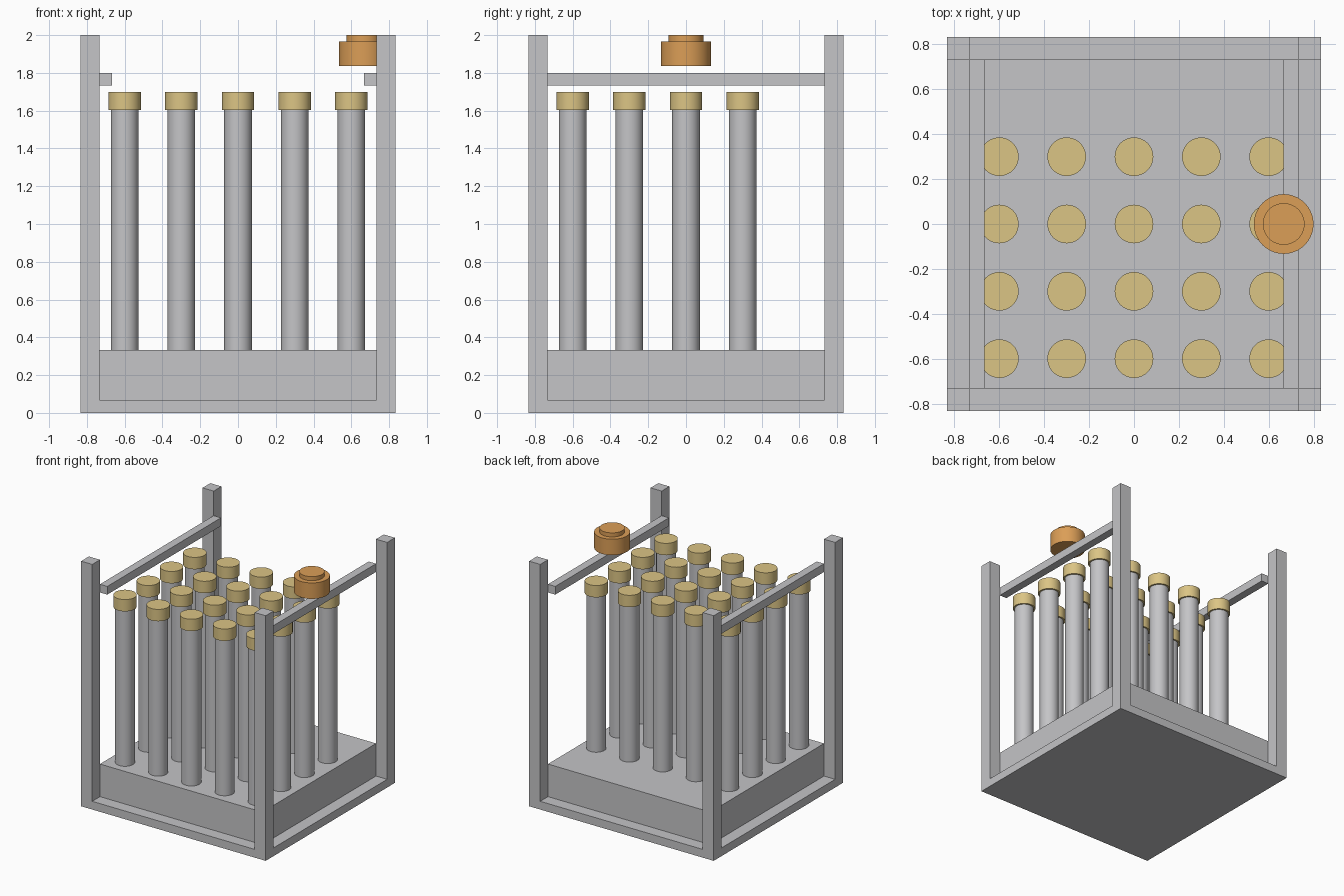
import bpy
import math

if "Cube" in bpy.data.objects:
    bpy.data.objects.remove(bpy.data.objects["Cube"], do_unlink=True)


def make_material(name, srgb):
    color = [((c + 0.055) / 1.055) ** 2.4 for c in srgb] + [1.0]
    mat = bpy.data.materials.new(name)
    mat.use_nodes = True
    mat.diffuse_color = color
    bsdf = next(n for n in mat.node_tree.nodes if n.type == "BSDF_PRINCIPLED")
    bsdf.inputs["Base Color"].default_value = color
    return mat


grey = make_material("grey metal", (0.77, 0.77, 0.78))
tan = make_material("tan cap", (0.86, 0.77, 0.52))
orange = make_material("orange knob", (0.86, 0.62, 0.34))


def box(name, low, high, mat):
    center = [(a + b) / 2 for a, b in zip(low, high)]
    bpy.ops.mesh.primitive_cube_add(size=1, location=center)
    obj = bpy.context.object
    obj.name = name
    obj.scale = [b - a for a, b in zip(low, high)]
    bpy.ops.object.transform_apply(location=False, rotation=False, scale=True)
    obj.data.materials.append(mat)


def cylinder(name, x, y, radius, bottom, top, mat):
    bpy.ops.mesh.primitive_cylinder_add(
        vertices=40, radius=radius, depth=top - bottom,
        location=(x, y, (bottom + top) / 2))
    obj = bpy.context.object
    obj.name = name
    obj.data.materials.append(mat)
    bpy.ops.object.shade_smooth_by_angle(angle=math.radians(30))


OUTER, INNER, PLATE, DECK = 0.833, 0.733, 0.067, 0.333

# Base plate and the raised block that holds the rods
box("base_plate", (-OUTER, -OUTER, 0), (OUTER, OUTER, PLATE), grey)
box("rod_block", (-INNER, -INNER, PLATE), (INNER, INNER, DECK), grey)

# Corner posts and side rails
for side, sx in (("right", -1), ("left", 1)):
    for end, sy in (("front", -1), ("back", 1)):
        xs = sorted((sx * INNER, sx * OUTER))
        ys = sorted((sy * INNER, sy * OUTER))
        box(f"post_{end}_{side}", (xs[0], ys[0], PLATE), (xs[1], ys[1], 2), grey)
    xs = sorted((sx * 0.667, sx * INNER))
    box(f"rail_{side}", (xs[0], -INNER, 1.733), (xs[1], INNER, 1.8), grey)

# Rods with caps, leaving the back row empty
for row in range(4):
    for col in range(5):
        x, y = (col - 2) * 0.3, (row - 2) * 0.3
        cylinder(f"rod_{row}_{col}", x, y, 0.073, DECK, 1.605, grey)
        cylinder(f"rod_cap_{row}_{col}", x, y, 0.086, 1.603, 1.7, tan)

# Two-step knob above the left rail
cylinder("knob_body", 0.667, 0, 0.133, 1.837, 1.967, orange)
cylinder("knob_top", 0.667, 0, 0.093, 1.967, 2, orange)
